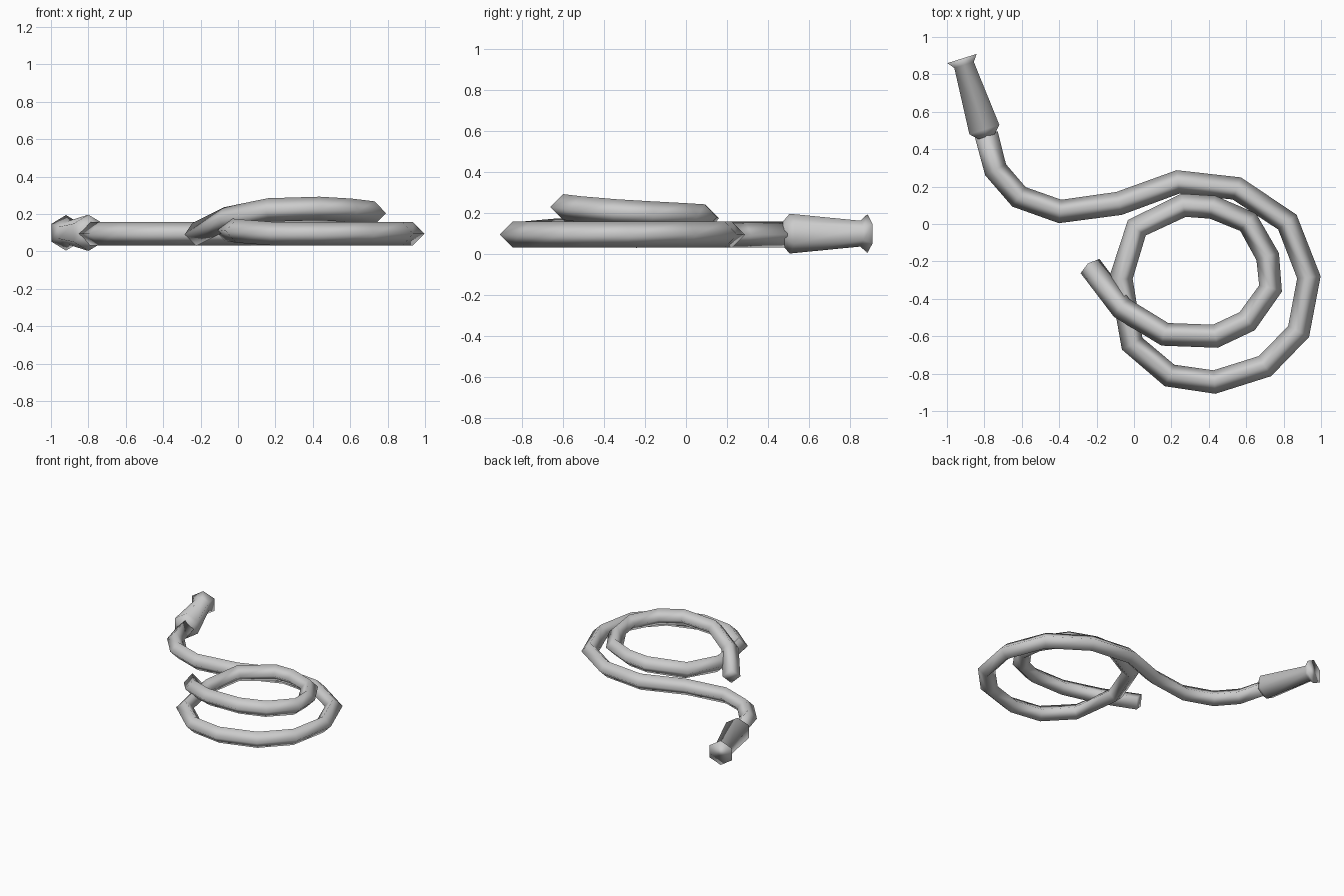
import bpy, bmesh, math
from mathutils import Vector

if "Cube" in bpy.data.objects:
    bpy.data.objects.remove(bpy.data.objects["Cube"], do_unlink=True)

grey = bpy.data.materials.new("hose grey")
grey.use_nodes = True
colour = (0.6, 0.6, 0.6, 1)
grey.diffuse_color = colour
grey.node_tree.nodes["Principled BSDF"].inputs["Base Color"].default_value = colour


def sweep(name, centres, radii, sides, phase):
    """Skin a tube with upright, mitred rings through the centre points."""
    bm = bmesh.new()
    rings = []
    last = len(centres) - 1
    for i, (centre, radius) in enumerate(zip(centres, radii)):
        before = (centre - centres[max(i - 1, 0)]).normalized()
        after = (centres[min(i + 1, last)] - centre).normalized()
        along = (before + after).normalized()
        across = along.cross(Vector((0, 0, 1))).normalized()
        up = across.cross(along)
        ring = []
        for k in range(sides):
            a = phase + math.tau * k / sides
            ring.append(bm.verts.new(centre + radius * (across * math.cos(a) + up * math.sin(a))))
        rings.append(ring)
    for r, s in zip(rings, rings[1:]):
        for k in range(sides):
            n = (k + 1) % sides
            bm.faces.new((r[k], r[n], s[n], s[k]))
    bm.faces.new(rings[0])
    bm.faces.new(rings[-1])
    bmesh.ops.recalc_face_normals(bm, faces=bm.faces)
    for f in bm.faces:
        f.smooth = True
    mesh = bpy.data.meshes.new(name)
    bm.to_mesh(mesh)
    bm.free()
    mesh.materials.append(grey)
    bpy.context.collection.objects.link(bpy.data.objects.new(name, mesh))


# Hose: lead from the nozzle and the large coil, lying on the ground
ground = 0.095
lead = [(-.79, .48), (-.74, .29), (-.615, .145), (-.395, .067), (-.08, .11),
        (.235, .225), (.55, .19), (.82, .01), (.935, -.285), (.88, -.575),
        (.70, -.76), (.43, -.845), (.19, -.81)]
path = [Vector((x, y, ground)) for x, y in lead]

# Hose: small coil climbing over the large one and dropping to its free end
path += [Vector(p) for p in [
    (-.01, -.64, .11), (-.07, -.29, .12), (.015, -.02, .15), (.265, .1, .175),
    (.42, .09, .18), (.61, .01, .185), (.715, -.175, .195), (.73, -.345, .205),
    (.605, -.52, .22), (.435, -.6, .23), (.165, -.59, .222), (-.065, -.45, .175),
    (-.235, -.225, .09)]]
sweep("hose", path, [.063] * len(path), 4, 0)

# Nozzle: six-sided tapered body with a flared mouth
base = Vector((-.80, .505, .1))
axis = Vector((-.30, .954, 0))
profile = [(-.04, .052), (0, .097), (.362, .063), (.398, .095)]
sweep("nozzle", [base + axis * d for d, r in profile], [r for d, r in profile], 6, math.pi / 6)
